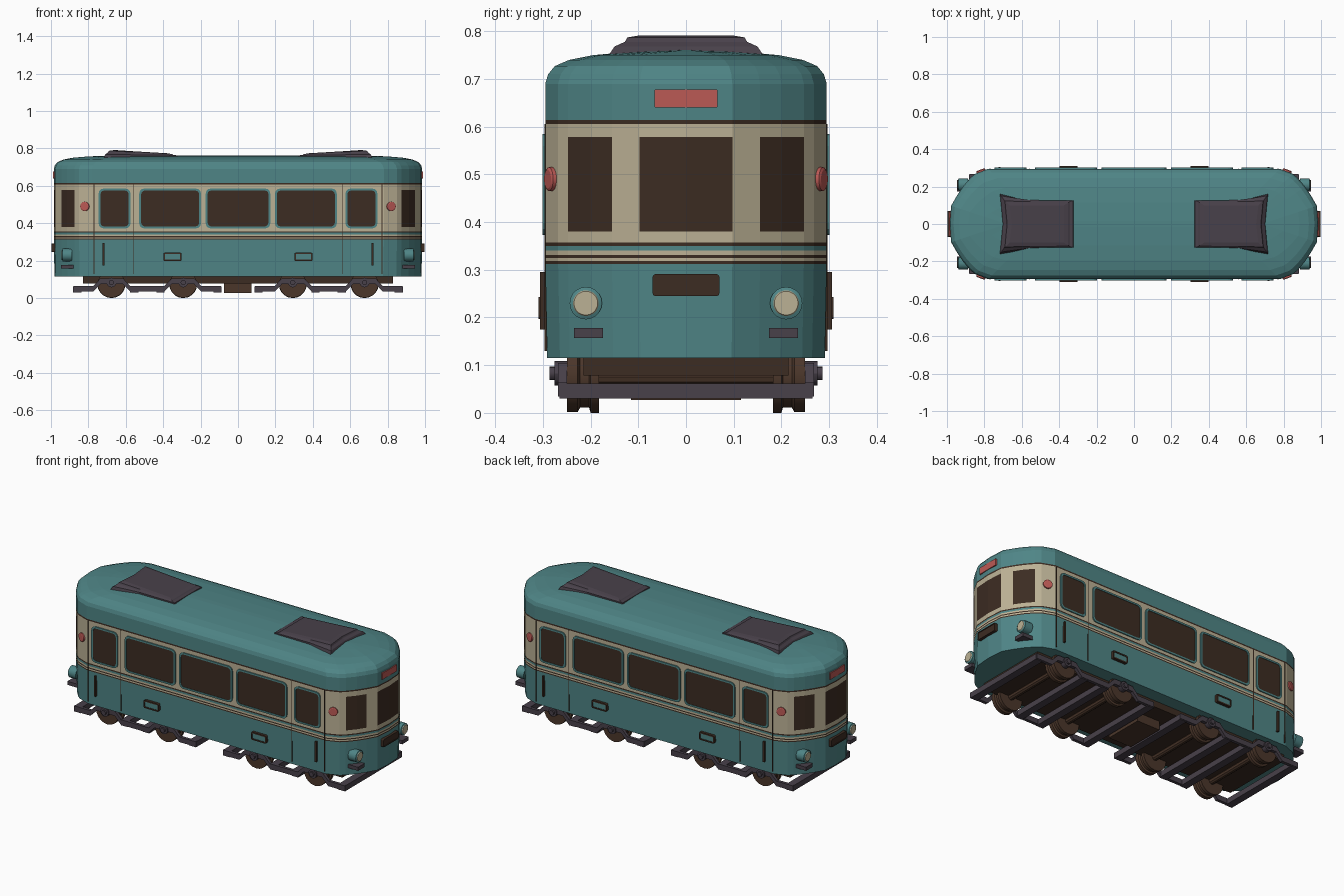
import bpy, bmesh, math
from mathutils import Vector, Matrix

if "Cube" in bpy.data.objects:
    bpy.data.objects.remove(bpy.data.objects["Cube"])


def material(name, rgb):
    m = bpy.data.materials.new(name)
    m.diffuse_color = (*rgb, 1)
    m.use_nodes = True
    m.node_tree.nodes["Principled BSDF"].inputs["Base Color"].default_value = m.diffuse_color
    return m


TEAL = material("teal paint", (0.078, 0.235, 0.24))
CREAM = material("cream paint", (0.50, 0.44, 0.30))
BROWN = material("dark brown", (0.045, 0.025, 0.016))
GREY = material("purple grey metal", (0.065, 0.052, 0.068))
RED = material("sign red", (0.50, 0.10, 0.09))
WHEEL = material("wheel brown", (0.07, 0.037, 0.023))


def loft(name, rings, mats, rule=None, M=Matrix()):
    """Skin equal rings of points and cap both ends; rule(layer, centre) -> material index."""
    bm = bmesh.new()
    vs = [[bm.verts.new(M @ Vector(p)) for p in r] for r in rings]
    n = len(rings[0])
    faces = [(-1, bm.faces.new(vs[0])), (len(rings), bm.faces.new(vs[-1]))]
    for i in range(len(rings) - 1):
        for j in range(n):
            k = (j + 1) % n
            faces.append((i, bm.faces.new((vs[i][j], vs[i][k], vs[i + 1][k], vs[i + 1][j]))))
    if rule:
        for i, f in faces:
            f.material_index = rule(i, f.calc_center_median())
    bmesh.ops.recalc_face_normals(bm, faces=bm.faces)
    me = bpy.data.meshes.new(name)
    bm.to_mesh(me)
    bm.free()
    for m in mats:
        me.materials.append(m)
    ob = bpy.data.objects.new(name, me)
    bpy.context.collection.objects.link(ob)
    return ob


def facing(loc, normal):
    """Local x = right, y = up, z = outward."""
    n = Vector(normal).normalized()
    up = Vector((0, 0, 1))
    M = Matrix((up.cross(n), up, n)).transposed().to_4x4()
    M.translation = Vector(loc)
    return M


def box(name, x, y, z, mat):
    rect = lambda h: [(x[0], y[0], h), (x[1], y[0], h), (x[1], y[1], h), (x[0], y[1], h)]
    return loft(name, [rect(z[0]), rect(z[1])], [mat])


def lathe(name, profile, M, mats, rule=None, n=20):
    rings = [[(r * math.cos(a * math.tau / n), r * math.sin(a * math.tau / n), z)
              for a in range(n)] for r, z in profile]
    ob = loft(name, rings, mats, rule, M)
    ob.data.shade_smooth()
    ob.data.set_sharp_from_angle(angle=math.radians(30))
    return ob


def rounded(w, h, r, z):
    return [(sx * (w / 2 - r) + r * math.cos(a), sy * (h / 2 - r) + r * math.sin(a), z)
            for q, (sx, sy) in enumerate(((1, 1), (-1, 1), (-1, -1), (1, -1)))
            for a in [(q + t / 3) * math.pi / 2 for t in range(4)]]


def framed(name, w, h, r, M, frame, pane, border=0.01, depth=0.006, sink=0.003):
    """Rounded frame with a slightly sunken pane."""
    wi, hi, ri = w - 2 * border, h - 2 * border, max(r - border / 2, 0.002)
    rings = [rounded(w, h, r, -0.004), rounded(w, h, r, depth),
             rounded(wi, hi, ri, depth), rounded(wi, hi, ri, depth - sink)]
    return loft(name, rings, [frame, pane], lambda i, c: int(i == 4), M)


# Body shell: rounded plan, straight walls with painted bands, domed roof
quarter = [(0.985, 0.0), (0.978, 0.097), (0.945, 0.155), (0.915, 0.2),
           (0.875, 0.247), (0.85, 0.268), (0.78, 0.295)]
half = quarter + [(-x, y) for x, y in reversed(quarter)]
plan = half + [(x, -y) for x, y in reversed(half[1:-1])]


def plan_ring(inset, z):
    return [(x - math.copysign(inset, x), y * (1 - inset / 0.296), z) for x, y in plan]


bands = [(0.115, 0), (0.312, 2), (0.318, 1), (0.325, 2), (0.331, 1), (0.34, 0), (0.35, 2),
         (0.357, 1), (0.38, 1), (0.578, 1), (0.606, 2), (0.614, 0)]
dome = [(0, 0.69), (0.006, 0.71), (0.02, 0.727), (0.05, 0.74), (0.1, 0.75), (0.18, 0.757), (0.28, 0.761)]
rings = [plan_ring(0.004 if z < 0.12 else 0, z) for z, _ in bands]
rings += [plan_ring(d, z) for d, z in dome]


def body_rule(i, c):
    if not 0 <= i < len(bands):
        return 0
    window = abs(c.x) > 0.86 and (abs(c.y) < 0.097 or 0.155 < abs(c.y) < 0.247)
    if window and 0.38 < c.z < 0.578:
        return 2
    return bands[i][1]


loft("body_shell", rings, [TEAL, CREAM, BROWN], body_rule)

# Side windows, doors, handles and side plates
side_windows = [(-0.66, 0.17), (-0.363, 0.33), (0, 0.345), (0.363, 0.33), (0.66, 0.17)]
for s in (-1, 1):
    for x, w in side_windows:
        framed("side_window", w, 0.212, 0.025, facing((x, s * 0.295, 0.479), (0, s, 0)), TEAL, BROWN)
    for e in (-1, 1):
        for x in (0.555, 0.768):
            box("door_seam", sorted((e * x, e * (x + 0.004))), sorted((s * 0.29, s * 0.2965)), (0.13, 0.606), BROWN)
        box("door_handle", sorted((e * 0.714, e * 0.724)), sorted((s * 0.29, s * 0.306)), (0.175, 0.295), BROWN)
        framed("side_plate", 0.098, 0.046, 0.008, facing((e * 0.35, s * 0.295, 0.22), (0, s, 0)),
               BROWN, TEAL, 0.008, 0.014)
        # round red side lamps on the corner facets
        lathe("side_lamp", [(0.025, -0.004), (0.025, 0.007), (0.02, 0.010)],
              facing((e * 0.818, s * 0.281, 0.49), (e * 0.027, s * 0.07, 0)), [RED])

# End fittings: headlights, steps, plates, signs and window frame bars
for e in (-1, 1):
    for s in (-1, 1):
        lathe("headlight", [(0.034, -0.05), (0.034, 0.0), (0.027, 0.003), (0.025, 0.006)],
              facing((e * 0.937, s * 0.21, 0.23), (e, 0, 0)), [TEAL, CREAM], lambda i, c: int(i >= 2))
        box("end_step", sorted((e * 0.88, e * 0.947)), sorted((s * 0.174, s * 0.235)), (0.157, 0.178), GREY)
    framed("end_plate", 0.14, 0.046, 0.006, facing((e * 0.983, 0, 0.268), (e, 0, 0)),
           BROWN, BROWN, 0.005, 0.015)
    loft("end_sign", [rounded(0.132, 0.038, 0.002, -0.012), rounded(0.132, 0.038, 0.002, 0.003)],
         [RED], M=facing((e * 0.985, 0, 0.659), (e, 0, 0)))

# Roof hatches: tilted stepped wedges with a flared skirt
steps = [(0.32, 0.72, 0.125, 0.165, 0.745, 0.745), (0.325, 0.71, 0.125, 0.15, 0.763, 0.768),
         (0.345, 0.695, 0.12, 0.128, 0.765, 0.778), (0.35, 0.69, 0.115, 0.123, 0.769, 0.787),
         (0.375, 0.665, 0.1, 0.1, 0.774, 0.791)]
for e in (-1, 1):
    hatch = []
    for x0, x1, y0, y1, z0, z1 in steps:
        xm, zm = x0 * 0.4 + x1 * 0.6, z0 * 0.4 + z1 * 0.6
        edge = [(x0, y0, z0), (xm, (y0 + min(y1, 0.13)) / 2, zm), (x1, y1, z1)]
        ring = edge + [(x1 - 0.012, 0, z1)] + [(x, -y, z) for x, y, z in reversed(edge)]
        hatch.append([(e * x, y, z) for x, y, z in ring])
    loft("roof_hatch", hatch, [GREY])

# Underframe
box("underframe", (-0.83, 0.83), (-0.215, 0.215), (0.078, 0.118), BROWN)
box("centre_equipment_box", (-0.075, 0.072), (-0.115, 0.115), (0.027, 0.1), WHEEL)

# Bogies: cranked side bars, cross beams, axles and wheels
bar = [(-0.395, 0.049), (-0.29, 0.049), (-0.25, 0.09), (-0.13, 0.09), (-0.09, 0.049)]
bar += [(-x, z) for x, z in reversed(bar)]
for e in (-1, 1):
    cx = e * 0.485
    for s in (-1, 1):
        ys = (s * 0.25, s * 0.268)
        loft("bogie_side_bar", [[(cx + x, ys[0], z - 0.015), (cx + x, ys[1], z - 0.015),
                                 (cx + x, ys[1], z + 0.015), (cx + x, ys[0], z + 0.015)] for x, z in bar], [GREY])
        for d in (-1, 1):
            at = (cx + d * 0.192, 0, 0.075)
            M = facing(at, (0, s, 0))
            lathe("wheel", [(0.075, 0.182), (0.075, 0.2), (0.064, 0.203), (0.064, 0.222),
                            (0.073, 0.227), (0.073, 0.249), (0.045, 0.249)], M, [WHEEL])
            lathe("axle_cap", [(0.026, 0.24), (0.026, 0.276), (0.014, 0.276), (0.014, 0.286)],
                  facing((at[0], 0, 0.083), (0, s, 0)), [GREY], n=12)
    for d in (-1, 1):
        ax = cx + d * 0.192
        lathe("axle", [(0.018, -0.19), (0.018, 0.19)], facing((ax, 0, 0.075), (0, 1, 0)), [WHEEL], n=10)
    for x in (-0.375, -0.07, 0.07, 0.375):
        box("bogie_cross_beam", (cx + x - 0.022, cx + x + 0.022), (-0.265, 0.265), (0.03, 0.062), GREY)
